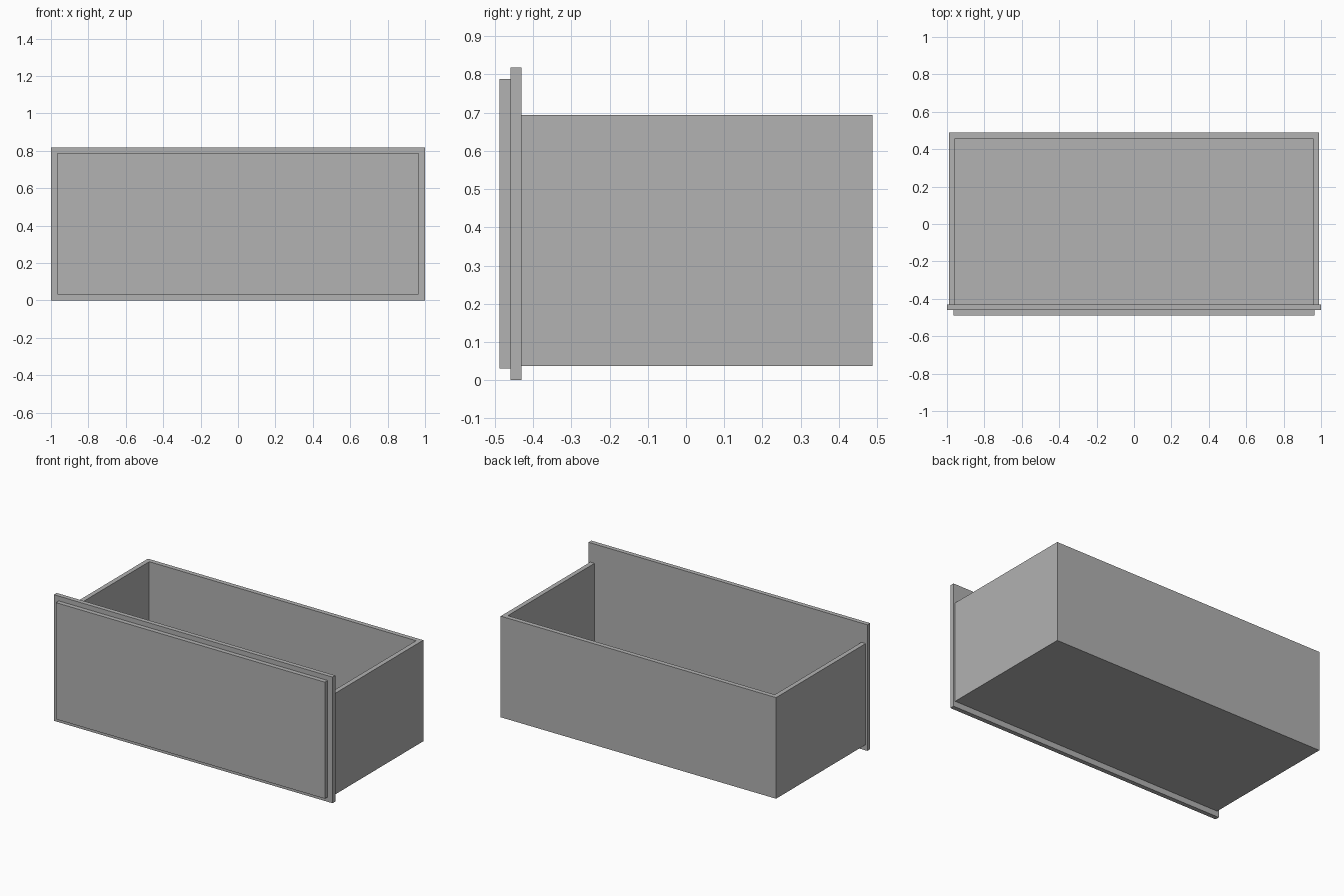
import bpy
import bmesh
from mathutils import Vector

cube = bpy.data.objects.get("Cube")
if cube:
    bpy.data.objects.remove(cube, do_unlink=True)

# Single grey finish
grey = bpy.data.materials.new("plain grey")
grey.use_nodes = True
colour = (0.445, 0.445, 0.445, 1)
grey.diffuse_color = colour
grey.node_tree.nodes["Principled BSDF"].inputs["Base Color"].default_value = colour


def finish(name, bm):
    bmesh.ops.recalc_face_normals(bm, faces=bm.faces)
    mesh = bpy.data.meshes.new(name)
    bm.to_mesh(mesh)
    bm.free()
    mesh.materials.append(grey)
    obj = bpy.data.objects.new(name, mesh)
    bpy.context.collection.objects.link(obj)
    return obj


def box(name, half_width, y0, y1, z0, z1):
    bm = bmesh.new()
    bmesh.ops.create_cube(bm, size=1)
    bmesh.ops.scale(bm, vec=Vector((2 * half_width, y1 - y0, z1 - z0)), verts=bm.verts)
    bmesh.ops.translate(bm, vec=Vector((0, (y0 + y1) / 2, (z0 + z1) / 2)), verts=bm.verts)
    return finish(name, bm)


def extruded_outline(name, points, z0, z1):
    bm = bmesh.new()
    face = bm.faces.new([bm.verts.new((x, y, z0)) for x, y in points])
    result = bmesh.ops.extrude_face_region(bm, geom=[face])
    top = [v for v in result["geom"] if isinstance(v, bmesh.types.BMVert)]
    bmesh.ops.translate(bm, vec=Vector((0, 0, z1 - z0)), verts=top)
    return finish(name, bm)


# Drawer body dimensions
half, wall = 0.988, 0.03
front, back = -0.43, 0.488
bottom, floor_top, rim = 0.037, 0.1, 0.693

# U-shaped side and back walls, open towards the front panel
inner = half - wall
outline = [(-half, front), (-half, back), (half, back), (half, front),
           (inner, front), (inner, back - wall), (-inner, back - wall), (-inner, front)]
extruded_outline("drawer_walls", outline, bottom, rim)

# Floor fitted between the walls
box("drawer_floor", inner, front, back - wall, bottom, floor_top)

# Layered front: wide backing board and smaller raised panel
box("front_board", 1.0, -0.459, front, 0, 0.818)
box("front_raised_panel", 0.965, -0.488, -0.459, 0.031, 0.787)
